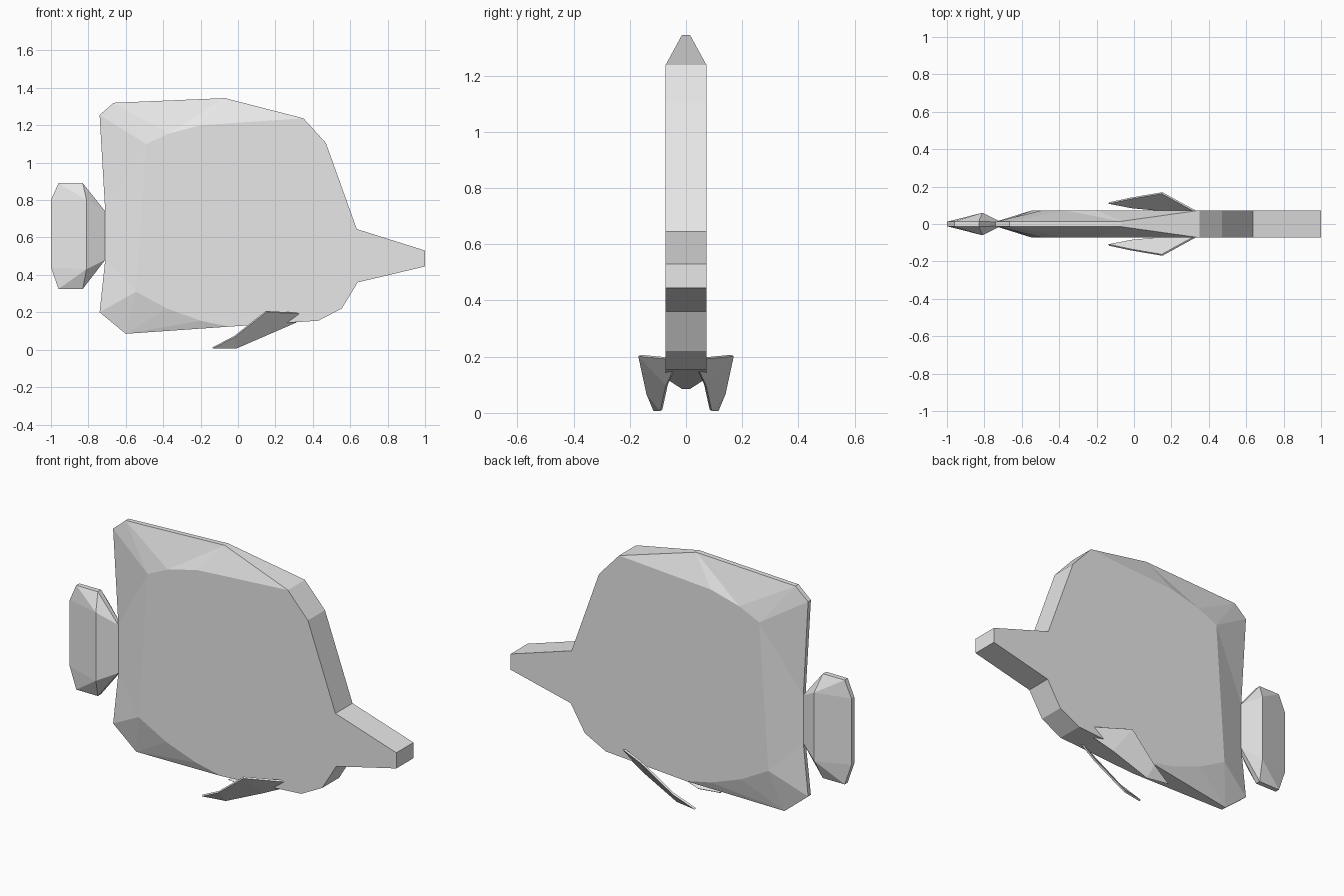
import bpy, bmesh

old = bpy.data.objects.get("Cube")
if old:
    bpy.data.objects.remove(old, do_unlink=True)

grey = bpy.data.materials.new("plain grey")
grey.use_nodes = True
grey.diffuse_color = (0.8, 0.8, 0.8, 1)
grey.node_tree.nodes["Principled BSDF"].inputs["Base Color"].default_value = (0.8, 0.8, 0.8, 1)


def finish(bm, name):
    bmesh.ops.recalc_face_normals(bm, faces=bm.faces[:])
    me = bpy.data.meshes.new(name)
    bm.to_mesh(me)
    bm.free()
    me.materials.append(grey)
    ob = bpy.data.objects.new(name, me)
    bpy.context.collection.objects.link(ob)
    return ob


def two_sided(name, rim, ridge, faces):
    """Slab from a closed rim (x, z, half width), ridge points and side faces.
    Face indices run through the rim first, then the ridge."""
    bm = bmesh.new()
    pts = rim + ridge
    sides = [[bm.verts.new((x, s * w, z)) for x, z, w in pts] for s in (-1, 1)]
    for vs in sides:
        for f in faces:
            bm.faces.new([vs[i] for i in f])
    a, b = sides
    n = len(rim)
    for i in range(n):
        j = (i + 1) % n
        bm.faces.new((a[i], a[j], b[j], b[i]))
    return finish(bm, name)


# Body: full-width snout and belly, thin fin edges behind
W = 0.073
body_rim = [
    (0.35, 1.237, W), (-0.07, 1.345, 0.014), (-0.665, 1.32, 0.013),
    (-0.74, 1.255, 0.012), (-0.71, 0.74, 0.010), (-0.71, 0.48, 0.010),
    (-0.74, 0.20, 0.012), (-0.60, 0.085, 0.014), (-0.05, 0.123, W),
    (0.43, 0.155, W), (0.555, 0.22, W), (0.64, 0.36, W), (1.0, 0.445, W),
    (1.0, 0.53, W), (0.635, 0.645, W), (0.47, 1.105, W)]
body_ridge = [(-0.20, 1.20, W), (-0.37, 1.155, W), (-0.49, 1.10, W),
              (-0.545, 0.31, W), (-0.38, 0.22, W), (-0.20, 0.155, W)]
body_faces = [
    (0, 1, 16), (1, 17, 16), (1, 2, 17), (2, 18, 17), (2, 3, 18),
    (3, 4, 18), (4, 5, 19, 18), (5, 6, 19), (6, 7, 19), (7, 20, 19),
    (7, 21, 20), (7, 8, 21),
    (0, 16, 17, 18, 19, 20, 21, 8, 9, 10, 11, 12, 13, 14, 15)]
two_sided("body", body_rim, body_ridge, body_faces)

# Tail fin with a vertical ridge
tail_rim = [
    (-0.71, 0.74, 0.010), (-0.83, 0.89, 0.014), (-0.96, 0.89, 0.013),
    (-1.0, 0.80, 0.012), (-1.0, 0.44, 0.012), (-0.96, 0.325, 0.013),
    (-0.83, 0.325, 0.014), (-0.71, 0.48, 0.010)]
tail_ridge = [(-0.81, 0.80, 0.06), (-0.81, 0.43, 0.06)]
two_sided("tail_fin", tail_rim, tail_ridge, [
    (0, 1, 8), (1, 2, 8), (2, 3, 8), (3, 4, 9, 8), (4, 5, 9),
    (5, 6, 9), (6, 7, 9), (7, 0, 8, 9)])

# Pair of thin side fins
fin = [(0.325, 0.070, 0.195), (0.15, 0.166, 0.204), (-0.02, 0.137, 0.07),
       (-0.135, 0.112, 0.010), (-0.01, 0.088, 0.009), (0.20, 0.068, 0.10),
       (0.31, 0.045, 0.148)]
for side, name in ((-1, "right_side_fin"), (1, "left_side_fin")):
    bm = bmesh.new()
    f = bm.faces.new([bm.verts.new((x, side * y, z)) for x, y, z in fin])
    bmesh.ops.triangulate(bm, faces=[f])
    ob = finish(bm, name)
    mod = ob.modifiers.new("thickness", 'SOLIDIFY')
    mod.thickness = 0.01
    mod.offset = 0
